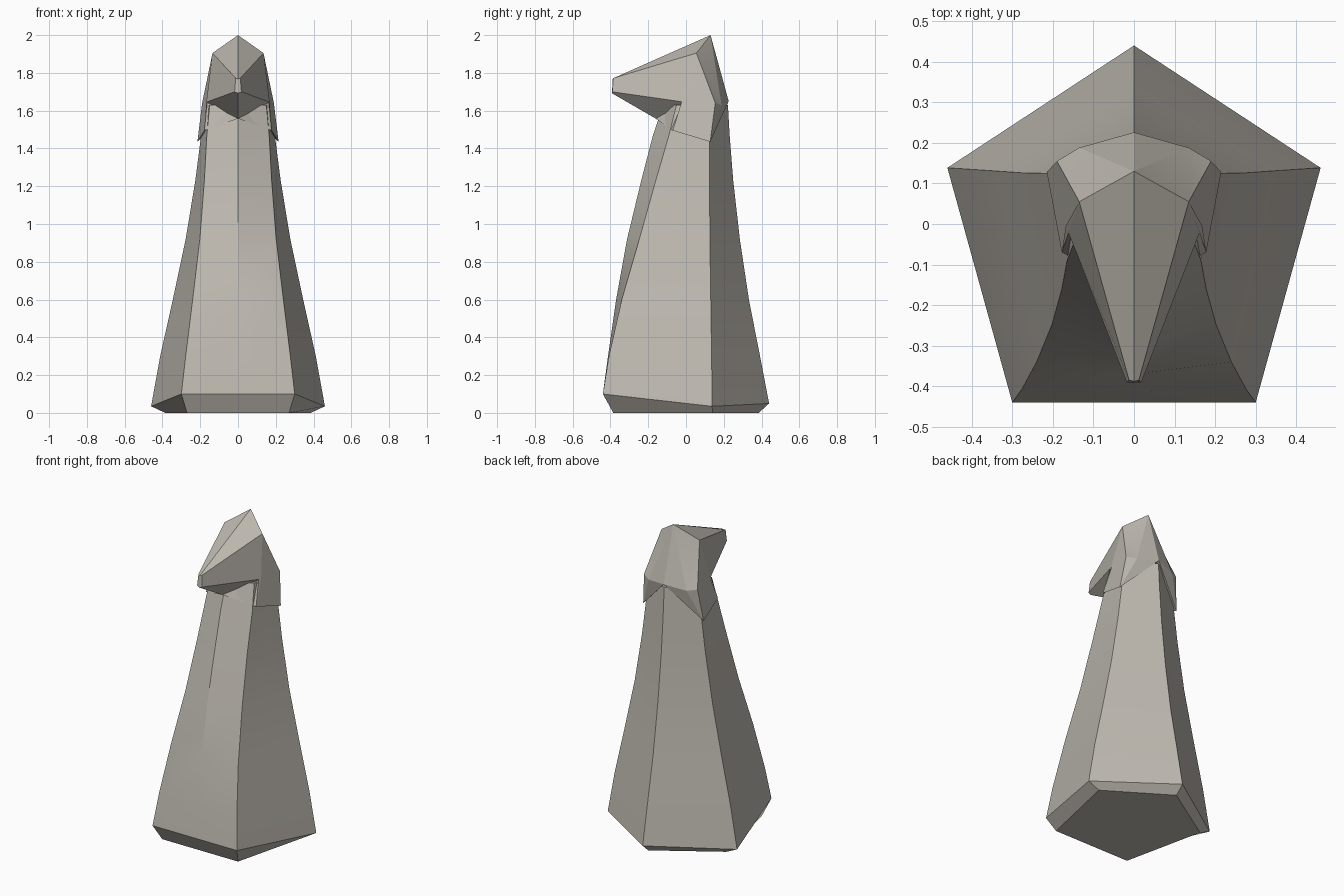
import bpy, bmesh, math

if "Cube" in bpy.data.objects:
    bpy.data.objects.remove(bpy.data.objects["Cube"])

stone = bpy.data.materials.new("warm grey stone")
stone.diffuse_color = (0.52, 0.49, 0.44, 1)
stone.use_nodes = True
stone.node_tree.nodes["Principled BSDF"].inputs["Base Color"].default_value = stone.diffuse_color


def make_object(name, verts, faces, angle):
    mesh = bpy.data.meshes.new(name)
    mesh.from_pydata(verts, [], faces)
    bm = bmesh.new()
    bm.from_mesh(mesh)
    bmesh.ops.remove_doubles(bm, verts=bm.verts, dist=0.0005)
    bmesh.ops.recalc_face_normals(bm, faces=bm.faces)
    bm.to_mesh(mesh)
    bm.free()
    mesh.materials.append(stone)
    obj = bpy.data.objects.new(name, mesh)
    bpy.context.collection.objects.link(obj)
    bpy.ops.object.select_all(action='DESELECT')
    obj.select_set(True)
    bpy.context.view_layer.objects.active = obj
    bpy.ops.object.shade_smooth_by_angle(angle=math.radians(angle))
    return obj


# Body: five-sided tapering loft whose front face swells into a soft ridge
# z, front centre y, front corner x, front corner y, side x, back y
rows = [
    (0.00, -0.385, 0.270, -0.385, 0.385, 0.385),
    (0.10, -0.440, 0.300, -0.440, 0.460, 0.440),
    (0.30, -0.413, 0.277, -0.408, 0.412, 0.392),
    (0.60, -0.370, 0.240, -0.340, 0.345, 0.333),
    (0.92, -0.312, 0.202, -0.247, 0.277, 0.285),
    (1.23, -0.237, 0.178, -0.160, 0.226, 0.250),
    (1.47, -0.175, 0.165, -0.090, 0.195, 0.231),
    (1.63, -0.120, 0.150, -0.050, 0.165, 0.222),
]
verts, faces = [], []
for i, (z, cy, fx, fy, sx, by) in enumerate(rows):
    # the lower rim dips toward the sides and back
    zs, zb = (0.035, 0.05) if i == 1 else (z, z)
    sy = 0.14 - 0.015 * min(1, z)
    verts += [(0, cy, z), (fx, fy, z), (sx, sy, zs), (0, by, zb),
              (-sx, sy, zs), (-fx, fy, z)]
for i in range(len(rows) - 1):
    for j in range(6):
        k = (j + 1) % 6
        faces.append((i * 6 + j, i * 6 + k, i * 6 + 6 + k, i * 6 + 6 + j))
top = (len(rows) - 1) * 6
faces += [tuple(range(6))[::-1], tuple(range(top, top + 6))]
make_object("body", verts, faces, 22)

# Head: faceted half with a pointed beak, mirrored across x
points = {
    "apex": (0, 0.13, 2.0),
    "back": (0, 0.226, 1.65),
    "tip_top": (0.012, -0.385, 1.772),
    "tip_top_mid": (0, -0.388, 1.768),
    "tip_low": (0.018, -0.39, 1.70),
    "tip_low_mid": (0, -0.392, 1.692),
    "brow": (0.135, 0.055, 1.905),
    "cheek": (0.168, -0.005, 1.645),
    "throat": (0, -0.16, 1.558),
    "jaw": (0.178, -0.07, 1.495),
    "lobe": (0.215, 0.128, 1.435),
    "nape": (0.135, 0.188, 1.63),
    "temple": (0.19, 0.155, 1.64),
}
half_faces = [
    "apex tip_top_mid tip_top brow",
    "tip_top_mid tip_low_mid tip_low tip_top",
    "brow tip_top tip_low cheek",
    "tip_low tip_low_mid throat cheek",
    "cheek throat jaw",
    "brow cheek jaw", "brow jaw lobe", "brow lobe temple",
    "brow temple nape", "temple lobe nape",
    "apex brow nape", "apex nape back",
    "throat back jaw", "jaw back lobe", "lobe back nape",
]
names = list(points)
n = len(names)
verts = list(points.values()) + [(-x, y, z) for x, y, z in points.values()]
faces = []
for text in half_faces:
    f = [names.index(w) for w in text.split()]
    faces += [f, [i + n for i in reversed(f)]]
make_object("head", verts, faces, 15)
